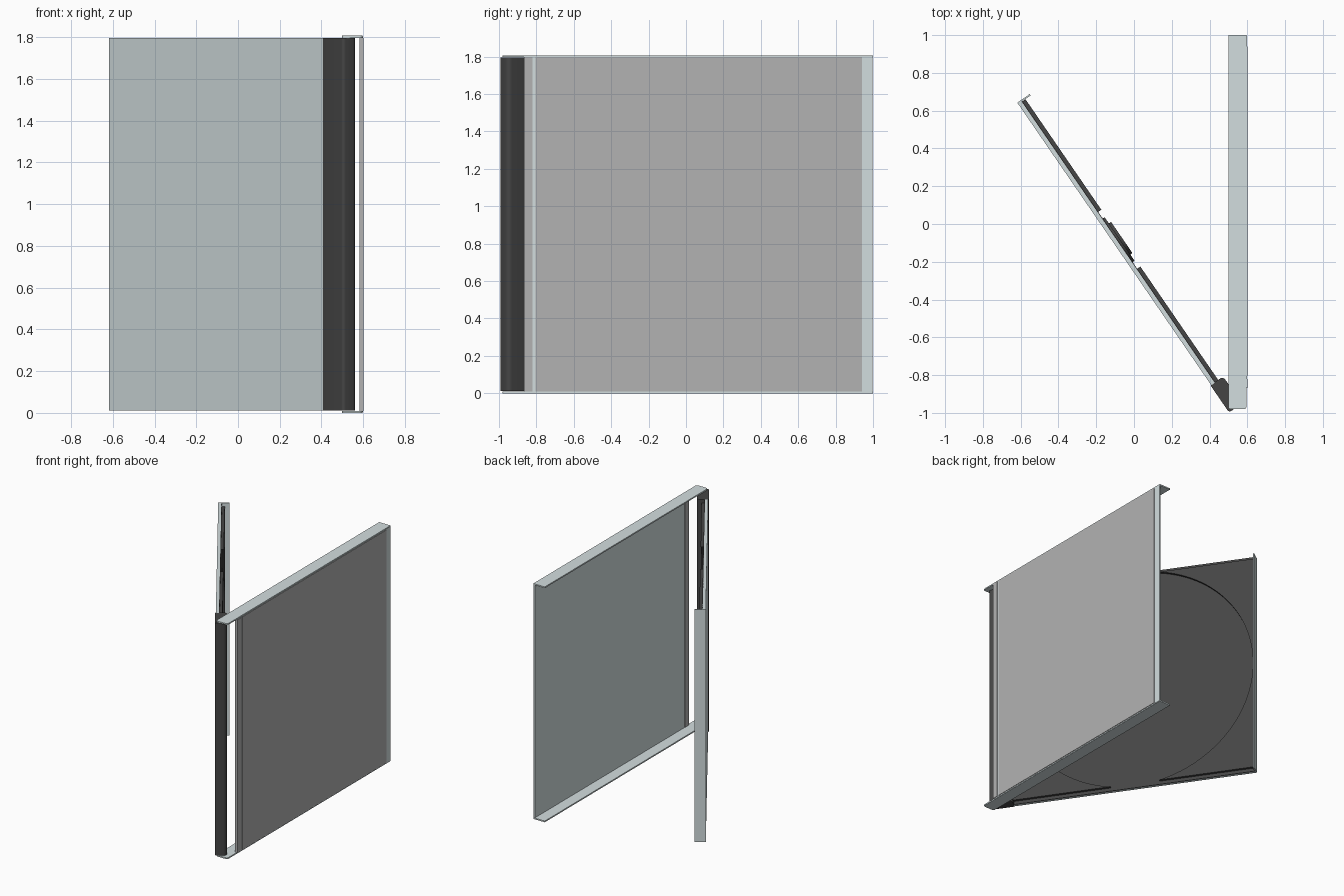
import bpy, bmesh
from math import sin, cos, pi, atan2, sqrt
from mathutils import Vector

if "Cube" in bpy.data.objects:
    bpy.data.objects.remove(bpy.data.objects["Cube"])


def material(name, c):
    m = bpy.data.materials.new(name)
    m.diffuse_color = (*c, 1)
    m.use_nodes = True
    m.node_tree.nodes["Principled BSDF"].inputs["Base Color"].default_value = m.diffuse_color
    return m


CLEAR = material("clear_plastic", (0.65, 0.73, 0.74))
DARK = material("dark_plastic", (0.06, 0.06, 0.06))
PAPER = material("paper", (0.45, 0.45, 0.45))

# Opened base: u runs from the hinge to the free edge, w points inward
HINGE = Vector((0.5, -1.0, 0))
D = Vector((-0.566, 0.8244, 0))
N = Vector((0.8244, 0.566, 0))


def base_space(u, w, z):
    return HINGE + D * u + N * w + Vector((0, 0, z))


def plain(x, y, z):
    return Vector((x, y, z))


def prism(name, outline, a, b, mat, place, axis="z", smooth=False):
    """Extrude a 2D outline from a to b along axis z (u,w outline) or w (u,z outline)."""
    bm = bmesh.new()
    def put(p, h):
        return bm.verts.new(place(p[0], p[1], h) if axis == "z" else place(p[0], h, p[1]))
    lo = [put(p, a) for p in outline]
    hi = [put(p, b) for p in outline]
    n = len(outline)
    bm.faces.new(lo)
    bm.faces.new(hi[::-1])
    for i in range(n):
        j = (i + 1) % n
        bm.faces.new((lo[i], hi[i], hi[j], lo[j]))
    bmesh.ops.recalc_face_normals(bm, faces=bm.faces)
    me = bpy.data.meshes.new(name)
    bm.to_mesh(me)
    bm.free()
    me.materials.append(mat)
    ob = bpy.data.objects.new(name, me)
    bpy.context.collection.objects.link(ob)
    if smooth:
        bpy.ops.object.select_all(action="DESELECT")
        ob.select_set(True)
        bpy.context.view_layer.objects.active = ob
        bpy.ops.object.shade_smooth_by_angle(angle=0.6)
    return ob


def rect(a0, a1, b0, b1):
    return [(a0, b0), (a1, b0), (a1, b1), (a0, b1)]


def arc(c, r, t0, t1, n):
    return [(c[0] + r * cos(t0 + (t1 - t0) * i / n), c[1] + r * sin(t0 + (t1 - t0) * i / n))
            for i in range(n + 1)]


def rounded(a0, a1, b0, b1, radii):
    """Rectangle with one radius per corner, counter-clockwise from lower left."""
    out = []
    for k, (a, b, sa, sb) in enumerate(((a0, b0, 1, 1), (a1, b0, -1, 1), (a1, b1, -1, -1), (a0, b1, 1, -1))):
        r = radii[k]
        if r == 0:
            out.append((a, b))
        else:
            out += arc((a + sa * r, b + sb * r), r, pi + k * pi / 2, 1.5 * pi + k * pi / 2, 6)
    return out


# Lid: panel, hinge strip, cover sheet, top and bottom flanges
prism("lid_panel", rect(0.585, 0.598, -0.865, 0.997), 0.004, 1.803, CLEAR, plain)
prism("lid_hinge_strip", rect(0.583, 0.602, -0.867, -0.82), 0.01, 1.797, PAPER, plain)
prism("cover_sheet", rect(0.597, 0.602, -0.805, 0.94), 0.01, 1.797, PAPER, plain)
for name, z in (("bottom_flange", 0.0), ("top_flange", 1.797)):
    prism("lid_" + name, rounded(0.499, 0.596, -0.98, 1.0, (0.015, 0.015, 0, 0)), z, z + 0.01, CLEAR, plain)

# Clear base shell: back panel and free-edge lip
Z0, Z1 = 0.012, 1.795
prism("base_panel", rect(0.172, 1.985, 0.008, 0.03), Z0, Z1, CLEAR, base_space)
prism("base_end_lip", rect(1.978, 1.987, 0.008, 0.088), Z0, Z1, CLEAR, base_space)

# Dark spine along the hinge
prism("tray_spine", rounded(0.0, 0.175, 0.004, 0.086, (0.015, 0.005, 0.02, 0.025)),
      Z0, Z1, DARK, base_space, smooth=True)

# Tray floor and the two raised sides around the round disc well
prism("tray_floor", rect(0.172, 1.978, Z0, Z1), 0.029, 0.034, DARK, base_space, axis="w")
UC, ZC, R, H = 1.085, 0.9035, 0.885, 0.866
T = atan2(H, sqrt(R * R - H * H))
prism("tray_right_side", [(1.977, ZC - H)] + [(1.977, ZC + H)] + arc((UC, ZC), R, T, -T, 56),
      0.034, 0.054, DARK, base_space, axis="w", smooth=True)
prism("tray_left_side", [(0.173, ZC + H)] + [(0.173, ZC - H)] + arc((UC, ZC), R, pi + T, pi - T, 56),
      0.034, 0.054, DARK, base_space, axis="w", smooth=True)

# Disc hub
for name, r, w in (("hub_seat", 0.14, 0.046), ("hub_button", 0.1, 0.06)):
    prism(name, arc((UC, ZC), r, 0, 2 * pi * 47 / 48, 47), 0.034, w, DARK, base_space, axis="w", smooth=True)
